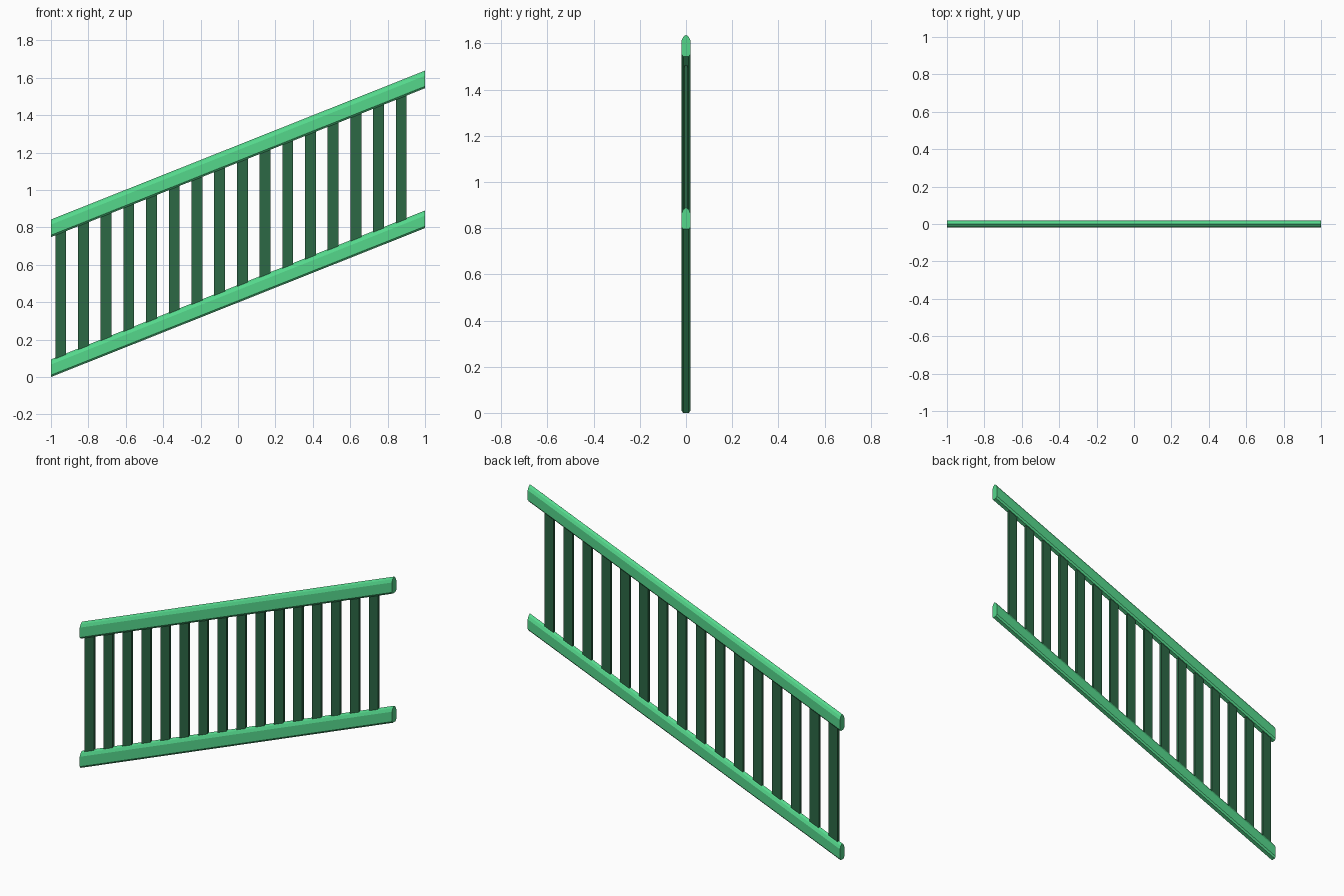
import bpy, bmesh

if "Cube" in bpy.data.objects:
    bpy.data.objects.remove(bpy.data.objects["Cube"])

SLOPE = 0.398          # rise per unit of x


def material(name, rgb):
    m = bpy.data.materials.new(name)
    m.diffuse_color = (*rgb, 1)
    m.use_nodes = True
    m.node_tree.nodes["Principled BSDF"].inputs["Base Color"].default_value = m.diffuse_color
    return m


light_green = material("light green", (0.09, 0.68, 0.26))
dark_green = material("dark green", (0.025, 0.14, 0.06))


def extrude_between(name, start, end, mat):
    """Solid between two matching rings of points."""
    bm = bmesh.new()
    a = [bm.verts.new(p) for p in start]
    b = [bm.verts.new(p) for p in end]
    n = len(a)
    bm.faces.new(a)
    bm.faces.new(b[::-1])
    for i in range(n):
        bm.faces.new((a[i], b[i], b[(i + 1) % n], a[(i + 1) % n]))
    bmesh.ops.recalc_face_normals(bm, faces=bm.faces)
    me = bpy.data.meshes.new(name)
    bm.to_mesh(me)
    bm.free()
    me.materials.append(mat)
    ob = bpy.data.objects.new(name, me)
    bpy.context.collection.objects.link(ob)
    return ob


# Sloping rails with plumb-cut ends and a peaked top
half = [(0.012, 0.0), (0.02, 0.01), (0.02, 0.067), (0.012, 0.084)]
profile = half + [(0, 0.094)] + [(-y, z) for y, z in reversed(half)]
for name, base in (("bottom_rail", 0.0), ("top_rail", 0.748)):
    extrude_between(name,
                    [(-1, y, base + z) for y, z in profile],
                    [(1, y, base + z + 2 * SLOPE) for y, z in profile],
                    light_green)

# Upright flat balusters, their ends sunk into the rails
W, T = 0.029, 0.007
for i in range(16):
    x = -0.948 + i * 0.1214
    corners = [(x - W, -T), (x + W, -T), (x + W, T), (x - W, T)]
    extrude_between(f"baluster_{i + 1}",
                    [(px, py, (px + 1) * SLOPE + 0.05) for px, py in corners],
                    [(px, py, (px + 1) * SLOPE + 0.79) for px, py in corners],
                    dark_green)
